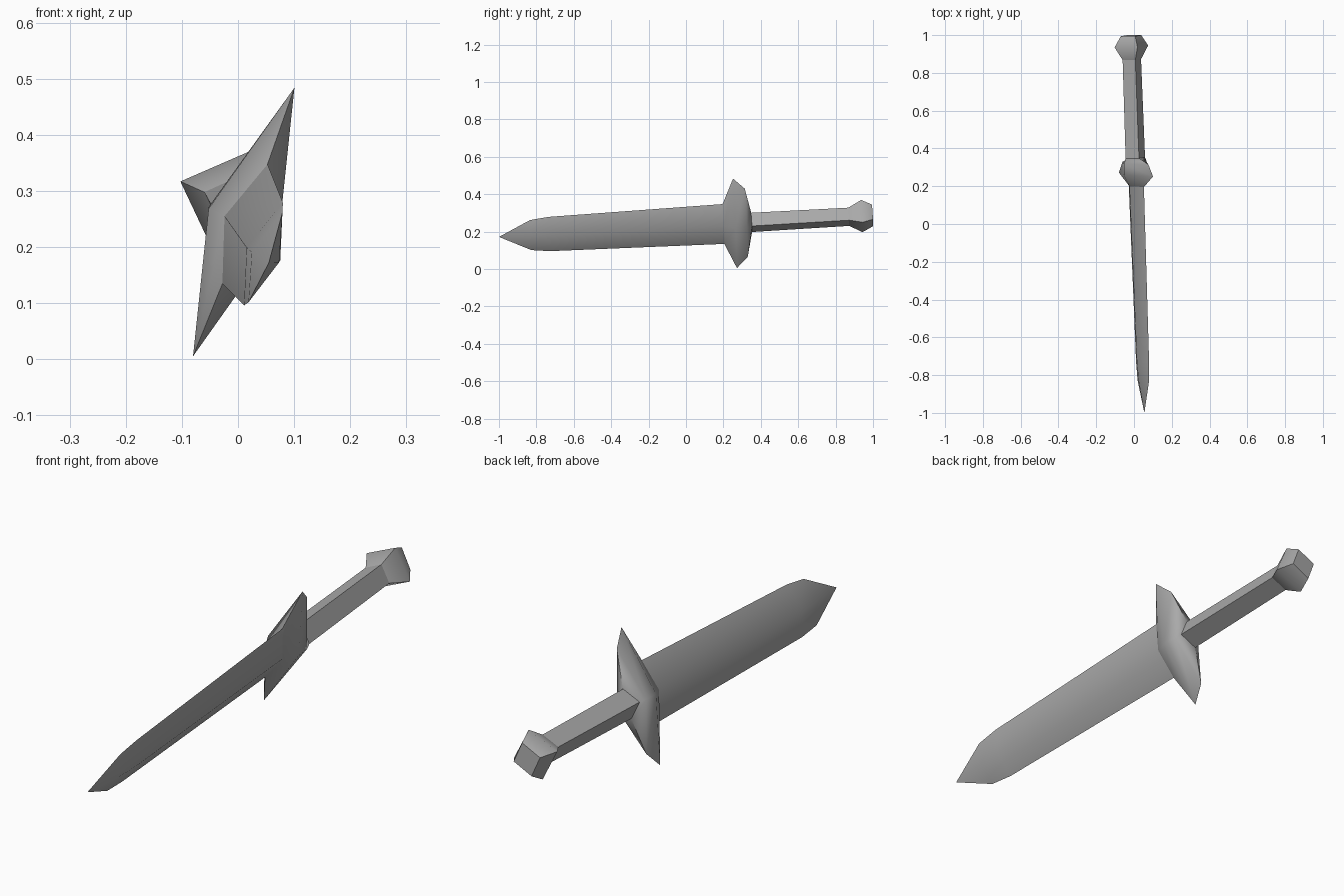
import bpy, bmesh, math
from mathutils import Vector

cube = bpy.data.objects.get("Cube")
if cube:
    bpy.data.objects.remove(cube)

# One plain steel colour
steel = bpy.data.materials.new("grey_steel")
steel.use_nodes = True
COLOR = (0.4, 0.4, 0.4, 1)
steel.diffuse_color = COLOR
bsdf = steel.node_tree.nodes["Principled BSDF"]
bsdf.inputs["Base Color"].default_value = COLOR
bsdf.inputs["Roughness"].default_value = 0.6

# The sword's own frame: along its length, across its width, through its thickness
TIP = Vector((0.055, -1.0, 0.172))
END = Vector((-0.016, 1.0, 0.287))
axis = (END - TIP).normalized()
wide = Vector((0.351, 0, 0.936))
wide = (wide - axis * wide.dot(axis)).normalized()
thin = wide.cross(axis).normalized()


def loft(name, rings):
    """Diamond sections (y along the sword, half width, half thickness) joined in order."""
    bm = bmesh.new()
    loops = []
    for y, w, t in rings:
        c = TIP.lerp(END, (y + 1) / 2)
        if w == 0:
            loops.append([bm.verts.new(c)])
        else:
            offsets = (wide * w, thin * t, -wide * w, -thin * t)
            loops.append([bm.verts.new(c + o) for o in offsets])
    for a, b in zip(loops, loops[1:]):
        for i in range(4):
            j = (i + 1) % 4
            if len(a) == 1:
                bm.faces.new((a[0], b[i], b[j]))
            else:
                bm.faces.new((a[i], a[j], b[j], b[i]))
    for ring in (loops[0], loops[-1]):
        if len(ring) == 4:
            bm.faces.new(ring)
    bmesh.ops.recalc_face_normals(bm, faces=bm.faces[:])
    mesh = bpy.data.meshes.new(name)
    bm.to_mesh(mesh)
    bm.free()
    mesh.materials.append(steel)
    obj = bpy.data.objects.new(name, mesh)
    bpy.context.collection.objects.link(obj)
    bpy.ops.object.select_all(action='DESELECT')
    obj.select_set(True)
    bpy.context.view_layer.objects.active = obj
    bpy.ops.object.shade_smooth_by_angle(angle=math.radians(50))
    return obj


# Blade, tapering to a point
loft("blade", [(-1, 0, 0), (-0.83, 0.086, 0.026), (-0.73, 0.098, 0.032), (0.21, 0.114, 0.039)])
# Cross guard
loft("guard", [(0.2, 0.113, 0.038), (0.262, 0.256, 0.067), (0.322, 0.195, 0.065), (0.35, 0.06, 0.055)])
# Grip
loft("grip", [(0.34, 0.055, 0.055), (0.88, 0.052, 0.052)])
# Pommel
loft("pommel", [(0.87, 0.052, 0.052), (0.94, 0.092, 0.095), (0.997, 0.062, 0.058)])
